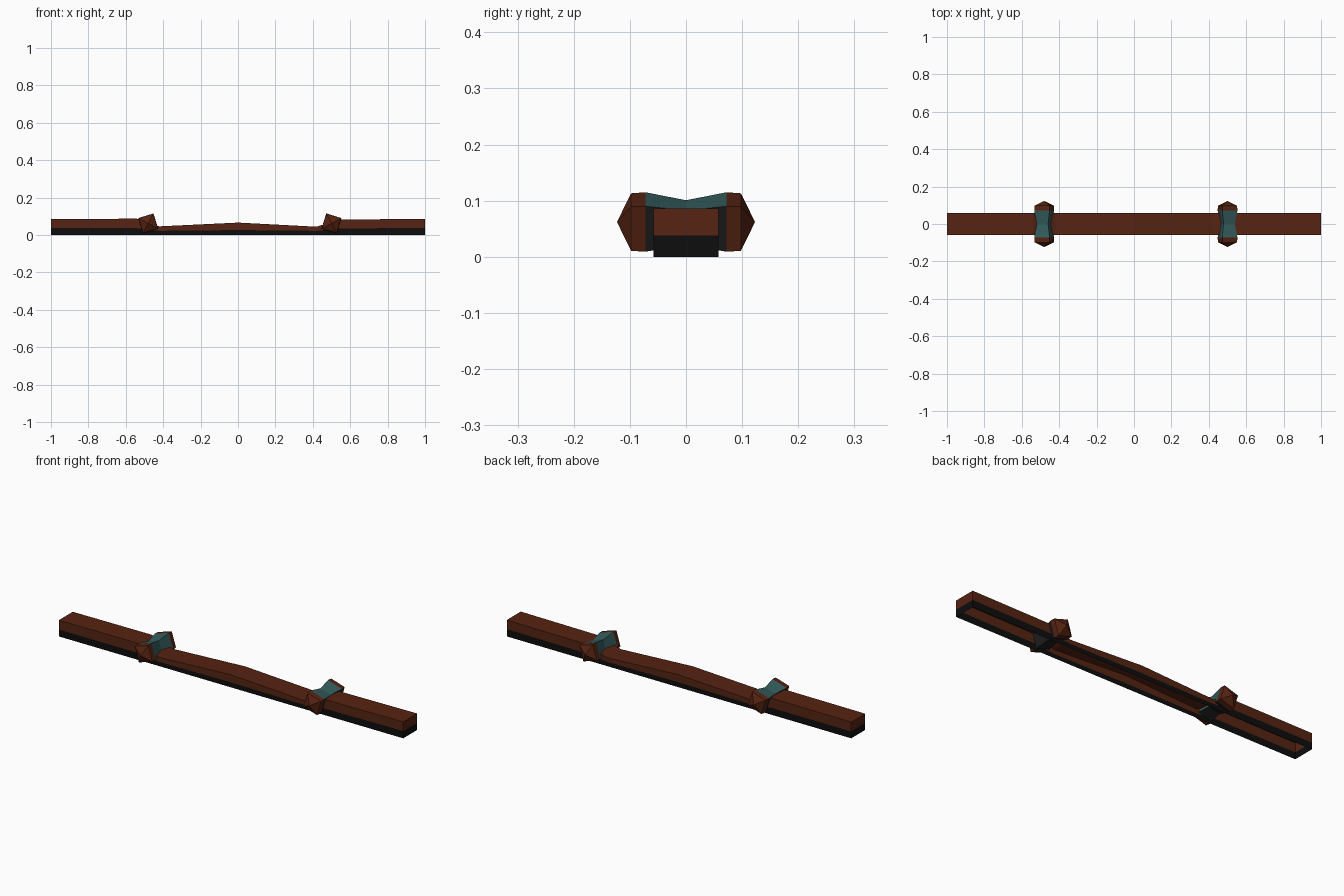
import bpy, bmesh, math

if "Cube" in bpy.data.objects:
    bpy.data.objects.remove(bpy.data.objects["Cube"])


def material(name, rgb):
    m = bpy.data.materials.new(name)
    m.diffuse_color = (*rgb, 1)
    m.use_nodes = True
    m.node_tree.nodes["Principled BSDF"].inputs["Base Color"].default_value = m.diffuse_color
    return m


BROWN = material("dark wood", (0.092, 0.017, 0.006))
BLACK = material("black", (0.004, 0.004, 0.004))
TEAL = material("teal wrap", (0.035, 0.105, 0.105))
GREY = material("charcoal", (0.012, 0.012, 0.012))


def finish(bm, name, mats):
    me = bpy.data.meshes.new(name)
    bm.to_mesh(me)
    bm.free()
    for m in mats:
        me.materials.append(m)
    ob = bpy.data.objects.new(name, me)
    bpy.context.collection.objects.link(ob)
    return ob


# Bar: thin shell open underneath, black lower walls and brown upper walls
# stations: x, top height, colour split height
stations = [(-1, .085, .036), (-.54, .087, .036), (-.42, .046, .022), (0, .066, .026),
            (.42, .044, .022), (.54, .082, .034), (1, .086, .038)]
W = 0.058
bm = bmesh.new()
rows = []
for x, top, split in stations:
    section = [(-W, 0), (-W, split), (-W, top), (W, top), (W, split), (W, 0)]
    rows.append([bm.verts.new((x, y, z)) for y, z in section])
for a, b in zip(rows, rows[1:]):
    for i in range(5):
        f = bm.faces.new((a[i], b[i], b[i + 1], a[i + 1]))
        f.material_index = 1 if i in (0, 4) else 0
for r in (rows[0], rows[-1]):
    bm.faces.new((r[0], r[1], r[4], r[5])).material_index = 1
    bm.faces.new((r[1], r[2], r[3], r[4]))
bmesh.ops.recalc_face_normals(bm, faces=bm.faces)
# open shell: make sure the top faces upward
if sum(f.normal.z * f.calc_area() for f in bm.faces) < 0:
    bmesh.ops.reverse_faces(bm, faces=bm.faces)
finish(bm, "bar", [BROWN, BLACK])


# Knots: tilted square spools with a narrow waist and pyramid caps
def knot(name, x, turn):
    bm = bmesh.new()
    rings = []
    for y, r in [(-.098, .058), (-.072, .06), (0, .044), (.072, .06), (.098, .058)]:
        rings.append([bm.verts.new((x + r * math.cos(turn + i * math.pi / 2), y,
                                    .062 + r * math.sin(turn + i * math.pi / 2)))
                      for i in range(4)])
    for k, (a, b) in enumerate(zip(rings, rings[1:])):
        for i in range(4):
            j = (i + 1) % 4
            f = bm.faces.new((a[i], a[j], b[j], b[i]))
            if k in (1, 2):
                up = math.sin(turn + (i + .5) * math.pi / 2)
                f.material_index = 1 if up > 0 else 2
    for ring, y in ((rings[0], -.123), (rings[-1], .123)):
        tip = bm.verts.new((x, y, .062))
        for i in range(4):
            bm.faces.new((ring[i], ring[(i + 1) % 4], tip))
    bmesh.ops.recalc_face_normals(bm, faces=bm.faces)
    finish(bm, name, [BROWN, TEAL, GREY])


knot("left_knot", -.48, math.radians(62))
knot("right_knot", .50, math.radians(118))
